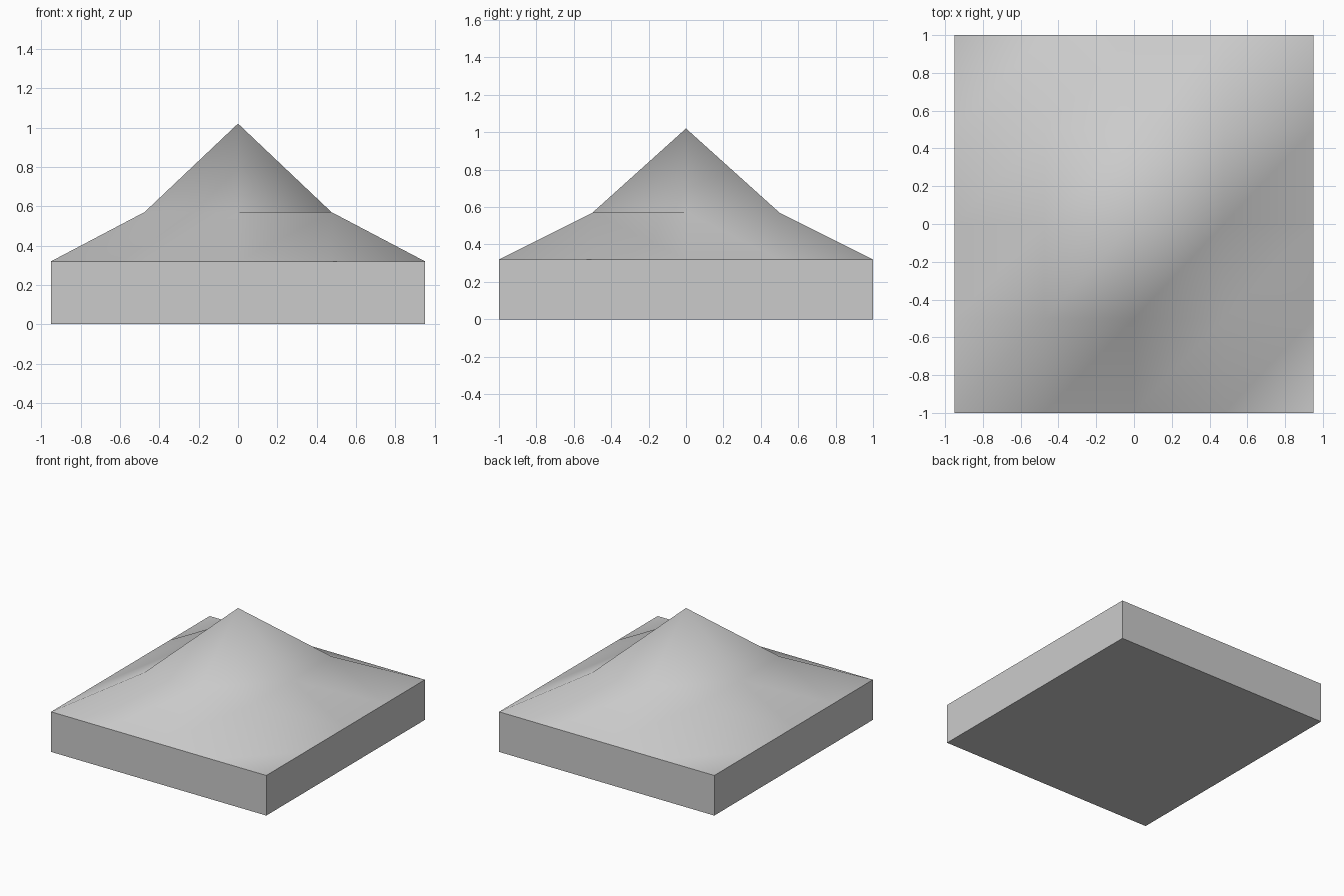
import bpy, bmesh

if "Cube" in bpy.data.objects:
    bpy.data.objects.remove(bpy.data.objects["Cube"])

HX, HY, EAVE = 0.95, 1.0, 0.32
HEIGHT = {0: 1.02, 1: 0.57, 2: EAVE}   # height by ring distance from the peak
N = range(-2, 3)

bm = bmesh.new()

# roof surface: 4 x 4 grid, every cell split along the same diagonal
v = {(i, j): bm.verts.new((i * HX / 2, j * HY / 2, HEIGHT[max(abs(i), abs(j))]))
     for i in N for j in N}
for i in range(-2, 2):
    for j in range(-2, 2):
        a, b, c, d = v[i, j], v[i + 1, j], v[i + 1, j + 1], v[i, j + 1]
        for tri in ((a, b, c), (a, c, d)):
            bm.faces.new(tri).smooth = True

# walls: drop the eave outline to the ground
rim = [e for e in bm.edges if e.is_boundary]
for e in rim:
    e.smooth = False
walls = bmesh.ops.extrude_edge_only(bm, edges=rim)["geom"]
for g in walls:
    if isinstance(g, bmesh.types.BMVert):
        g.co.z = 0
    elif isinstance(g, bmesh.types.BMFace):
        g.smooth = False

# flat underside
base = bmesh.ops.contextual_create(bm, geom=[e for e in bm.edges if e.is_boundary])
for f in base["faces"]:
    f.smooth = False
bmesh.ops.recalc_face_normals(bm, faces=bm.faces[:])

mesh = bpy.data.meshes.new("roof_block")
bm.to_mesh(mesh)
bm.free()
bpy.context.collection.objects.link(bpy.data.objects.new("roof_block", mesh))
